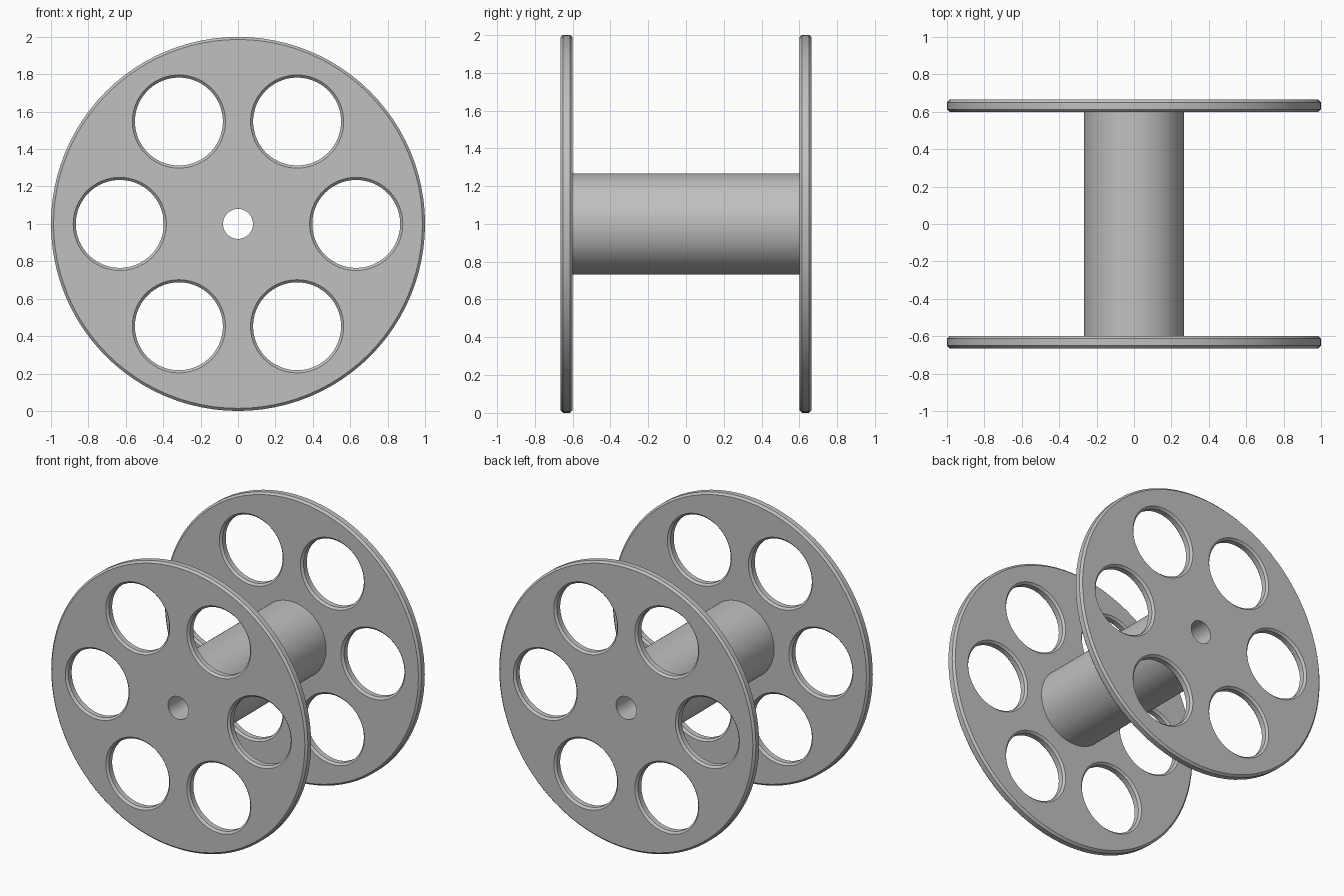
import bpy, bmesh, math
from mathutils import Vector

cube = bpy.data.objects.get("Cube")
if cube:
    bpy.data.objects.remove(cube, do_unlink=True)

SEGMENTS = 96
CENTRE = Vector((0, 0, 1))
BORE = 0.08
CHAMFER = 0.014
HALF = 0.0325        # half the flange thickness
FLANGE_Y = 0.632     # flange mid-plane distance from the centre

grey = bpy.data.materials.new("plain grey")
grey.use_nodes = True
colour = (0.53, 0.53, 0.53, 1)
grey.diffuse_color = colour
grey.node_tree.nodes["Principled BSDF"].inputs["Base Color"].default_value = colour


def lathe(bm, profile, centre):
    """Spin a closed (radius, y) profile into a solid ring around the y axis."""
    rings = []
    for r, y in profile:
        ring = []
        for i in range(SEGMENTS):
            a = math.tau * i / SEGMENTS
            ring.append(bm.verts.new(centre + Vector((r * math.cos(a), y, r * math.sin(a)))))
        rings.append(ring)
    for k, ring in enumerate(rings):
        following = rings[(k + 1) % len(rings)]
        for i in range(SEGMENTS):
            j = (i + 1) % SEGMENTS
            bm.faces.new((ring[i], ring[j], following[j], following[i]))


def plug(bm, profile, centre):
    """Spin an open (radius, y) profile and cap both ends."""
    rings = []
    for r, y in profile:
        rings.append([bm.verts.new(centre + Vector((r * math.cos(math.tau * i / SEGMENTS), y,
                      r * math.sin(math.tau * i / SEGMENTS)))) for i in range(SEGMENTS)])
    for a, b in zip(rings, rings[1:]):
        for i in range(SEGMENTS):
            j = (i + 1) % SEGMENTS
            bm.faces.new((a[i], a[j], b[j], b[i]))
    bm.faces.new(rings[0])
    bm.faces.new(rings[-1])


def finish(bm, name):
    bmesh.ops.recalc_face_normals(bm, faces=bm.faces)
    mesh = bpy.data.meshes.new(name)
    bm.to_mesh(mesh)
    bm.free()
    mesh.materials.append(grey)
    obj = bpy.data.objects.new(name, mesh)
    bpy.context.collection.objects.link(obj)
    return obj


def select_only(obj):
    bpy.ops.object.select_all(action='DESELECT')
    obj.select_set(True)
    bpy.context.view_layer.objects.active = obj


def smooth(obj):
    select_only(obj)
    bpy.ops.object.shade_smooth_by_angle(angle=math.radians(30))


# Flanges: chamfered discs with a plain bore and six chamfered round windows
rim = [(BORE, -HALF), (1 - CHAMFER, -HALF), (1, CHAMFER - HALF),
       (1, HALF - CHAMFER), (1 - CHAMFER, HALF), (BORE, HALF)]
window_r = 0.235
flare = window_r + CHAMFER + 0.02
window = [(flare, -HALF - 0.02), (window_r, CHAMFER - HALF),
          (window_r, HALF - CHAMFER), (flare, HALF + 0.02)]

for side, name in ((-1, "front_flange"), (1, "back_flange")):
    middle = CENTRE + Vector((0, side * FLANGE_Y, 0))
    bm = bmesh.new()
    lathe(bm, rim, middle)
    flange = finish(bm, name)

    bm = bmesh.new()
    for i in range(6):
        a = math.tau * i / 6
        plug(bm, window, middle + Vector((math.cos(a), 0, math.sin(a))) * 0.632)
    cutter = finish(bm, "window_cutter")
    cutter.hide_render = True

    cut = flange.modifiers.new("windows", 'BOOLEAN')
    cut.operation = 'DIFFERENCE'
    cut.solver = 'EXACT'
    cut.object = cutter
    select_only(flange)
    bpy.ops.object.modifier_apply(modifier=cut.name)
    bpy.data.objects.remove(cutter, do_unlink=True)
    smooth(flange)

# Hub: thick tube between the flanges
bm = bmesh.new()
end = FLANGE_Y - HALF
lathe(bm, [(BORE, -end), (0.267, -end), (0.267, end), (BORE, end)], CENTRE)
smooth(finish(bm, "hub"))
